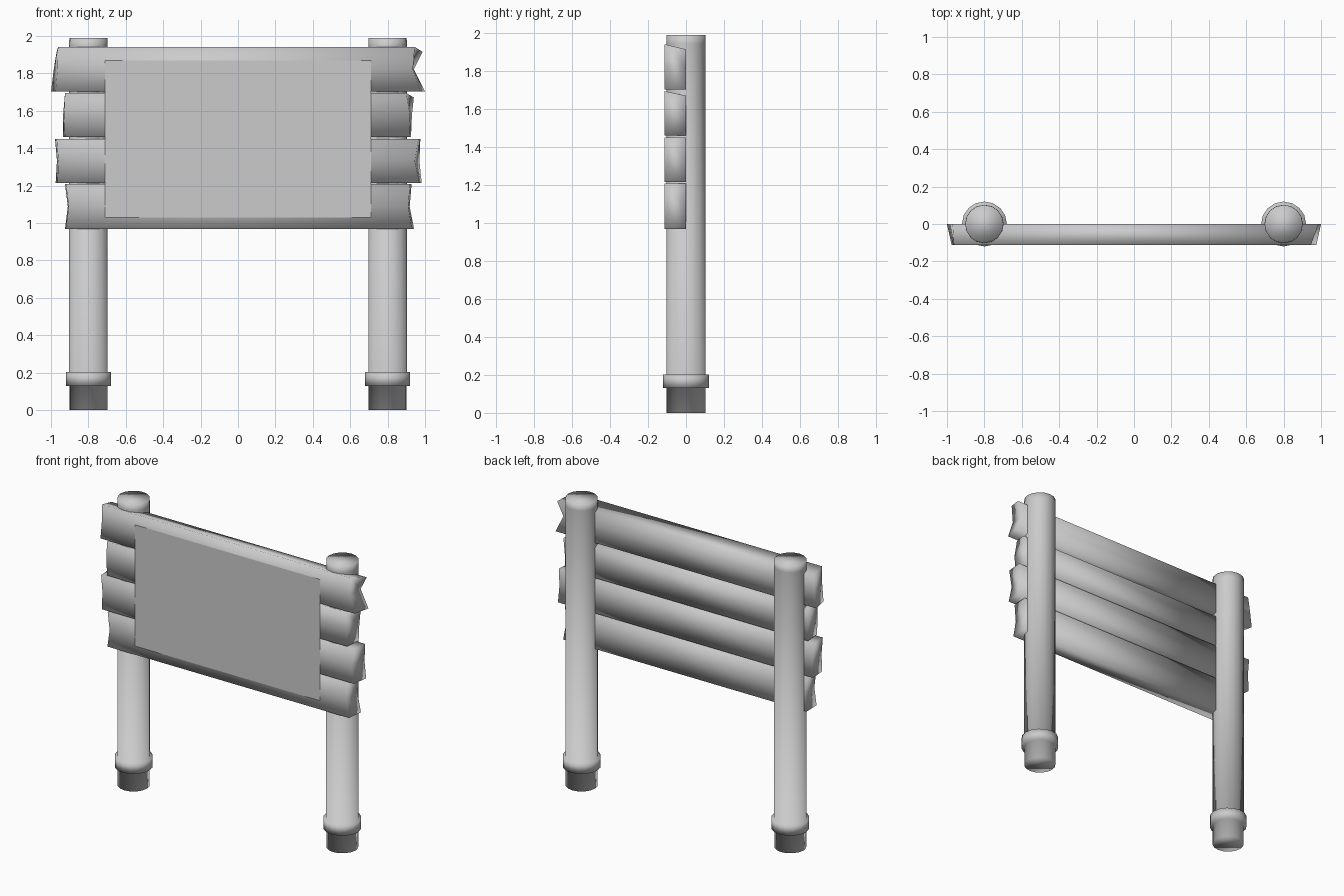
import bpy, bmesh
from math import cos, sin, pi

if "Cube" in bpy.data.objects:
    bpy.data.objects.remove(bpy.data.objects["Cube"])

Y_FRONT, Y_BACK = -0.113, 0.0
SIDES = 16


def finish(bm, name):
    bmesh.ops.recalc_face_normals(bm, faces=bm.faces)
    me = bpy.data.meshes.new(name)
    bm.to_mesh(me)
    bm.free()
    for p in me.polygons:
        p.use_smooth = True
    ob = bpy.data.objects.new(name, me)
    bpy.context.collection.objects.link(ob)
    return ob


def lathe(name, profile, x):
    """Capped solid of revolution from (radius, z) points."""
    bm = bmesh.new()
    rings = [[bm.verts.new((x + r * cos(2 * pi * i / SIDES), r * sin(2 * pi * i / SIDES), z))
              for i in range(SIDES)] for r, z in profile]
    for a, b in zip(rings, rings[1:]):
        for i in range(SIDES):
            j = (i + 1) % SIDES
            bm.faces.new((a[i], a[j], b[j], b[i]))
    bm.faces.new(rings[0][::-1])
    bm.faces.new(rings[-1])
    return finish(bm, name)


def plank(name, z0, z1, left, right, drop):
    """Board with rough ends; ends give (front x, back x) at top, middle, bottom."""
    bm = bmesh.new()
    zm = (z0 + z1) / 2

    def ring(end, back_top):
        (tf, tb), (mf, mb), (bf, bb) = end
        pts = [(tf, Y_FRONT, z1), (mf, Y_FRONT, zm), (bf, Y_FRONT, z0),
               (bb, Y_BACK, z0), (mb, Y_BACK, zm), (tb, Y_BACK, back_top)]
        return [bm.verts.new(p) for p in pts]

    a, b = ring(left, z1 - drop), ring(right, z1 - drop)
    for i in range(6):
        j = (i + 1) % 6
        bm.faces.new((a[i], a[j], b[j], b[i]))
    for r in (a, b):
        bm.faces.new((r[0], r[1], r[4], r[5]))
        bm.faces.new((r[1], r[2], r[3], r[4]))
    return finish(bm, name)


# Posts with a collar near the foot
post_profile = [(0.102, 0), (0.102, 0.13), (0.12, 0.13), (0.12, 0.203),
                (0.103, 0.203), (0.103, 1.945), (0.102, 1.99)]
for side, x in (("left", -0.8), ("right", 0.8)):
    lathe(side + "_post", post_profile, x)

# Four rough-cut boards
plank("board_top", 1.703, 1.942,
      ((-0.962, -0.97), (-0.965, -0.985), (-0.975, -1.0)),
      ((0.945, 0.987), (0.935, 0.94), (0.975, 1.0)), 0.027)
plank("board_upper", 1.46, 1.695,
      ((-0.925, -0.925), (-0.93, -0.935), (-0.925, -0.935)),
      ((0.90, 0.94), (0.92, 0.93), (0.915, 0.925)), 0.024)
plank("board_lower", 1.215, 1.45,
      ((-0.97, -0.978), (-0.96, -0.968), (-0.965, -0.975)),
      ((0.965, 0.975), (0.945, 0.97), (0.97, 0.982)), 0)
plank("board_bottom", 0.968, 1.208,
      ((-0.92, -0.925), (-0.905, -0.91), (-0.922, -0.925)),
      ((0.92, 0.928), (0.91, 0.918), (0.93, 0.942)), 0)

# Flat notice sheet on the front
bm = bmesh.new()
bm.faces.new([bm.verts.new((x, -0.116, z)) for x, z in
              ((-0.71, 1.03), (0.71, 1.03), (0.71, 1.87), (-0.71, 1.87))])
me = bpy.data.meshes.new("notice_panel")
bm.to_mesh(me)
bm.free()
bpy.context.collection.objects.link(bpy.data.objects.new("notice_panel", me))
